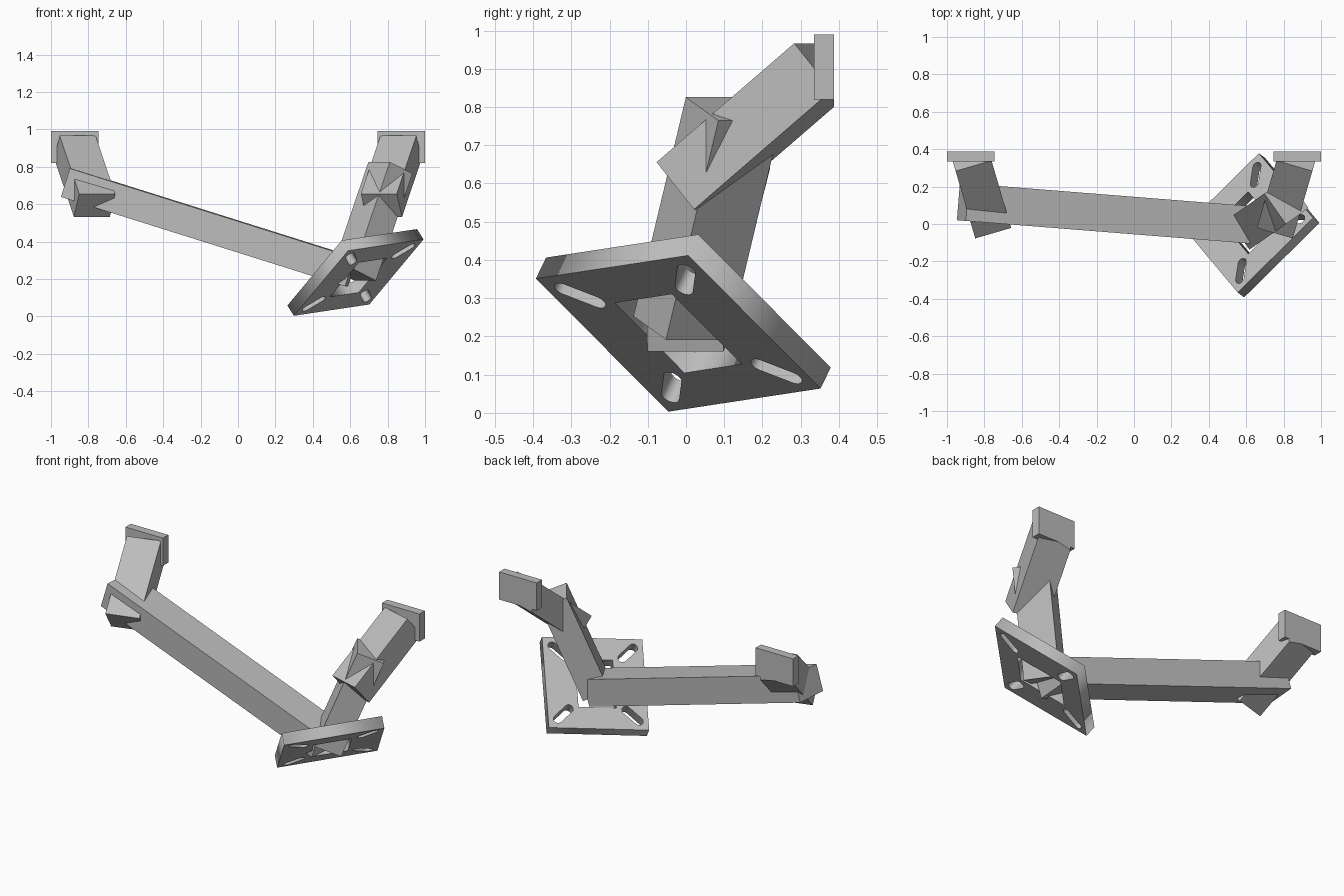
import bpy, bmesh, math
from mathutils import Vector, Matrix

cube = bpy.data.objects.get("Cube")
if cube:
    bpy.data.objects.remove(cube, do_unlink=True)

GREY = (0.5, 0.5, 0.5, 1.0)
metal = bpy.data.materials.new("plain_grey")
metal.use_nodes = True
metal.diffuse_color = GREY
metal.node_tree.nodes["Principled BSDF"].inputs["Base Color"].default_value = GREY

BEAM_W, BEAM_H = 0.20, 0.16      # shared beam section
PAD_BACK = 0.387                 # rear plane of the end pads


def add_object(name, mesh):
    mesh.materials.clear()
    mesh.materials.append(metal)
    ob = bpy.data.objects.new(name, mesh)
    bpy.context.collection.objects.link(ob)
    return ob


def frame(x, y, z, origin):
    m = Matrix((x, y, z)).transposed().to_4x4()
    m.translation = origin
    return m


def box(name, matrix, size, trim_y=None):
    """Box in a given frame, optionally cut flat at a rear plane."""
    bm = bmesh.new()
    bmesh.ops.create_cube(bm, size=1, matrix=matrix @ Matrix.Diagonal((*size, 1)))
    if trim_y is not None:
        bmesh.ops.bisect_plane(bm, geom=bm.verts[:] + bm.edges[:] + bm.faces[:],
                               plane_co=(0, trim_y, 0), plane_no=(0, 1, 0),
                               clear_outer=True)
        bmesh.ops.holes_fill(bm, edges=[e for e in bm.edges if e.is_boundary])
    bmesh.ops.recalc_face_normals(bm, faces=bm.faces[:])
    mesh = bpy.data.meshes.new(name)
    bm.to_mesh(mesh)
    bm.free()
    return add_object(name, mesh)


def beam(name, start, end, trim_y=None):
    """Rectangular beam between two points with its wide side level."""
    a, b = Vector(start), Vector(end)
    along = (b - a).normalized()
    across = Vector((0, 0, 1)).cross(along).normalized()
    up = along.cross(across)
    return box(name, frame(along, across, up, (a + b) / 2),
               ((b - a).length, BEAM_W, BEAM_H), trim_y)


# Beams leaving the base plate
beam("long_beam", (0.605, -0.003, 0.237), (-0.915, 0.118, 0.715))
beam("short_beam", (0.62, -0.013, 0.222), (0.815, 0.124, 0.795))

# Mirrored arms, each ending in an upright pad
for side, s in (("left", 1), ("right", -1)):
    beam(side + "_arm", (s * 0.767, 0.0, 0.594), (s * 0.872, 0.36, 0.905), PAD_BACK)
    box(side + "_pad", Matrix.Translation((s * 0.8725, 0.361, 0.905)),
        (0.255, 0.052, 0.17))


# Base plate: flat outline with a window and four diagonal slots
def rectangle(w, h):
    return [(x * w / 2, y * h / 2) for x, y in ((-1, -1), (1, -1), (1, 1), (-1, 1))]


def slot(angle, reach=0.278, length=0.145, width=0.05, steps=10):
    r, half = width / 2, (length - width) / 2
    pts = []
    for end in (1, -1):
        for i in range(steps + 1):
            t = math.pi * (i / steps - 0.5) + (0 if end == 1 else math.pi)
            p = Vector((reach + end * half + r * math.cos(t), r * math.sin(t), 0))
            p.rotate(Matrix.Rotation(angle, 3, 'Z'))
            pts.append((p.x, p.y))
    return pts


curve = bpy.data.curves.new("plate_outline", 'CURVE')
curve.dimensions = '2D'
curve.fill_mode = 'BOTH'
curve.extrude = 0.035
loops = [rectangle(0.57, 0.57), rectangle(0.215, 0.30)]
loops += [slot(math.pi / 4 + k * math.pi / 2) for k in range(4)]
for pts in loops:
    spline = curve.splines.new('POLY')
    spline.points.add(len(pts) - 1)
    spline.use_cyclic_u = True
    for point, (x, y) in zip(spline.points, pts):
        point.co = (x, y, 0, 1)

outline = bpy.data.objects.new("plate_outline", curve)
bpy.context.collection.objects.link(outline)
bpy.context.view_layer.update()
mesh = bpy.data.meshes.new_from_object(
    outline.evaluated_get(bpy.context.evaluated_depsgraph_get()))
bpy.data.objects.remove(outline, do_unlink=True)

px = Vector((0.40, 0.395, 0.06)).normalized()
pz = px.cross(Vector((-0.29, 0.35, -0.35))).normalized()
py = pz.cross(px)
mesh.transform(frame(px, py, pz, (0.628, -0.007, 0.235)))
bm = bmesh.new()
bm.from_mesh(mesh)
bmesh.ops.remove_doubles(bm, verts=bm.verts[:], dist=0.0005)
bmesh.ops.recalc_face_normals(bm, faces=bm.faces[:])
bmesh.ops.dissolve_limit(bm, angle_limit=0.01, verts=bm.verts[:], edges=bm.edges[:])
bm.to_mesh(mesh)
bm.free()
mesh.name = "base_plate"
add_object("base_plate", mesh)
